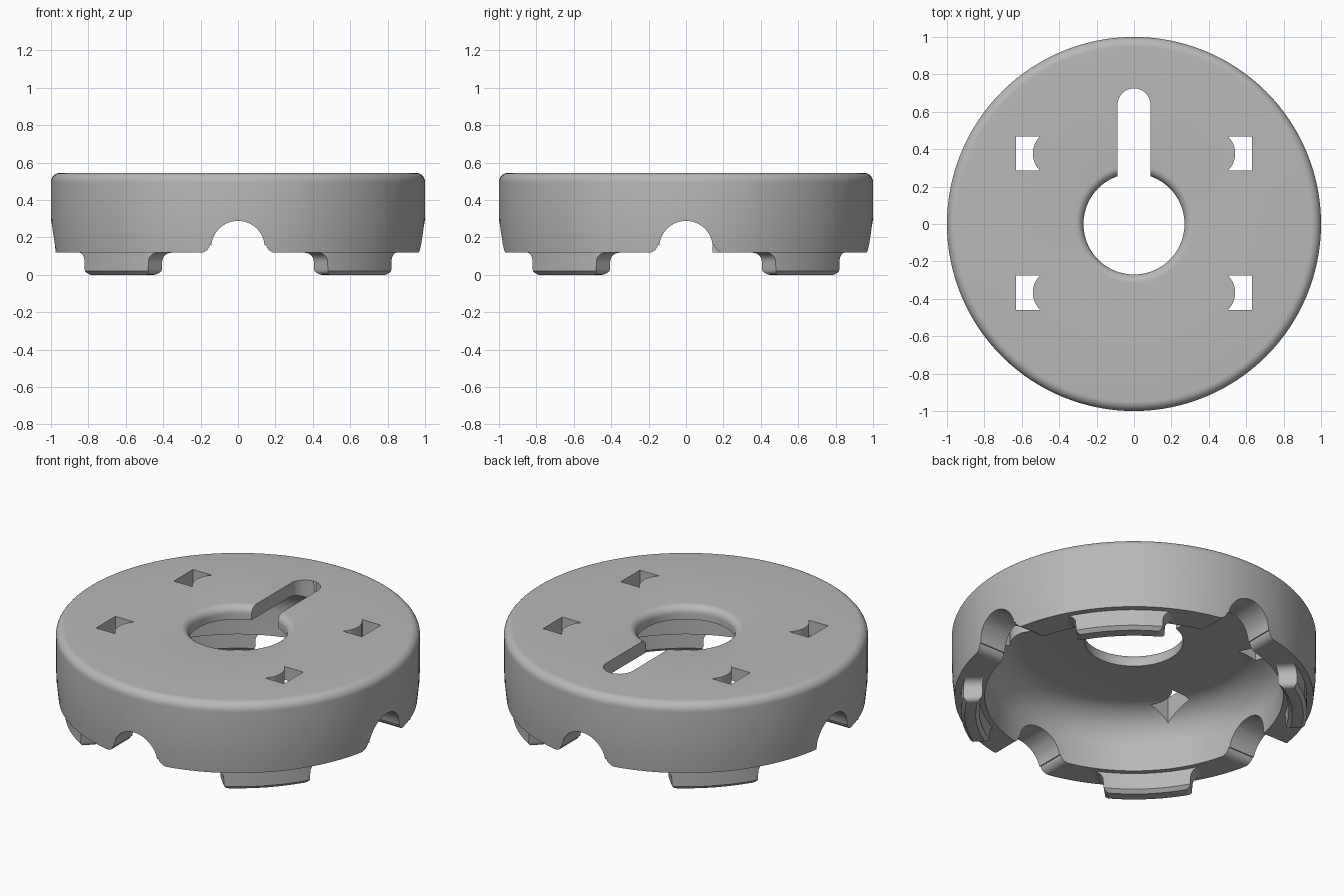
import bpy
import bmesh
from math import pi, sin, cos, sqrt, radians
from mathutils import Matrix, Vector

cube = bpy.data.objects.get("Cube")
if cube:
    bpy.data.objects.remove(cube, do_unlink=True)

grey = bpy.data.materials.new("plain grey")
grey.use_nodes = True
grey.diffuse_color = (0.48, 0.48, 0.48, 1)
grey.node_tree.nodes["Principled BSDF"].inputs["Base Color"].default_value = (0.48, 0.48, 0.48, 1)


def arc(cx, cz, r, start, end, steps=10):
    """Points on a circular arc, angles in degrees."""
    angles = [radians(start + (end - start) * i / steps) for i in range(steps + 1)]
    return [(cx + r * cos(a), cz + r * sin(a)) for a in angles]


def make_object(name, bm):
    bmesh.ops.remove_doubles(bm, verts=bm.verts, dist=1e-5)
    bmesh.ops.recalc_face_normals(bm, faces=bm.faces)
    mesh = bpy.data.meshes.new(name)
    bm.to_mesh(mesh)
    bm.free()
    mesh.materials.append(grey)
    ob = bpy.data.objects.new(name, mesh)
    bpy.context.collection.objects.link(ob)
    return ob


def bridge(bm, loops, closed):
    """Quads between neighbouring loops of vertices."""
    pairs = list(zip(loops, loops[1:]))
    if closed:
        pairs.append((loops[-1], loops[0]))
    for a, b in pairs:
        for i in range(len(a)):
            j = (i + 1) % len(a)
            bm.faces.new((a[i], a[j], b[j], b[i]))


def prism(name, outline, matrix, depth):
    """Extrude an outline along local z, then place it."""
    bm = bmesh.new()
    low = [bm.verts.new(matrix @ Vector((x, y, 0))) for x, y in outline]
    high = [bm.verts.new(matrix @ Vector((x, y, depth))) for x, y in outline]
    bridge(bm, [low, high], False)
    bm.faces.new(low)
    bm.faces.new(high)
    return make_object(name, bm)


def cut(target, cutter):
    mod = target.modifiers.new("cut", 'BOOLEAN')
    mod.operation = 'DIFFERENCE'
    mod.solver = 'EXACT'
    mod.object = cutter
    bpy.context.view_layer.objects.active = target
    bpy.ops.object.modifier_apply(modifier=mod.name)
    bpy.data.objects.remove(cutter, do_unlink=True)


def smooth(ob):
    bpy.ops.object.select_all(action='DESELECT')
    ob.select_set(True)
    bpy.context.view_layer.objects.active = ob
    bpy.ops.object.shade_smooth_by_angle(angle=radians(32))


# Hollow round body, turned from one closed section
TOP, PLATE, RIM = 0.545, 0.465, 0.118
section = [(0.985, RIM), (0.996, 0.22), (1.0, 0.32)]
section += arc(0.95, TOP - 0.05, 0.05, 0, 90, 8)
section += arc(0.315, TOP - 0.045, 0.045, 90, 180, 8)
section += [(0.27, PLATE)]
section += arc(0.62, PLATE - 0.2, 0.2, 90, 0, 12)
section += [(0.82, RIM)]
SEG = 128
bm = bmesh.new()
rings = []
for s in range(SEG):
    a = 2 * pi * s / SEG
    rings.append([bm.verts.new((r * cos(a), r * sin(a), z)) for r, z in section])
bridge(bm, rings, True)
body = make_object("body", bm)

# Arched notches in the rim, flared at the foot of each arch
for k in range(4):
    right = [(0.25, -0.1), (0.2, -0.1), (0.2, RIM - 0.005)] + arc(0.2, RIM + 0.05, 0.05, 268, 190, 6)
    left = [(-x, z) for x, z in reversed(right)]
    if k == 3:
        right = [(0.145, -0.1)]
    outline = right + arc(0, 0.145, 0.143, 5, 175, 20) + left
    outline = [p for p in outline if abs(p[0]) < 0.24]
    # local x -> across, local y -> up, local z -> outwards
    place = Matrix(((1, 0, 0, 0), (0, 0, -1, -0.5), (0, 1, 0, 0), (0, 0, 0, 1)))
    turn = Matrix.Rotation(k * pi / 2, 4, 'Z')
    if k == 3:
        turn = turn @ Matrix.Scale(-1, 4, (1, 0, 0))
    cut(body, prism("notch_cutter", outline, turn @ place, 0.7))

# Keyhole slot running back from the central opening
slot = [(-0.088, 0.1), (0.088, 0.1)] + arc(0, 0.637, 0.088, 0, 180, 16)
cut(body, prism("slot_cutter", slot, Matrix.Translation((0, 0, 0.35)), 0.4))

# Four small openings with one curved side
for sx in (-1, 1):
    for yc in (-0.367, 0.377):
        window = [(sx * 0.63, yc + 0.092), (sx * 0.63, yc - 0.092)]
        window += [(sx * (0.413 + x), yc + y) for x, y in arc(0, 0, 0.128, -46, 46, 12)]
        cut(body, prism("window_cutter", window, Matrix.Translation((0, 0, 0.2)), 0.5))
smooth(body)

# Curved feet on the diagonals, flared into the rim and rounded below
half = [(0.295, RIM + 0.02), (0.294, RIM)] + arc(0.293, 0.066, 0.052, 90, 180, 6)
half += [(x, z) for x, z in arc(0.21, 0.03, 0.03, 0, -90, 5)]
half += [(0.14, 0), (0.07, 0)]
columns = half + [(0, 0)] + [(-t, z) for t, z in reversed(half)]


def foot(name, angle):
    bm = bmesh.new()
    turn = Matrix.Rotation(angle, 3, 'Z')
    loops = []
    for t, z in columns:
        mid = max(z, 0.02)
        inset = mid - z
        rows = [(0.95, 0.15), (0.95, mid), (0.95 - inset, z),
                (0.85 + inset, z), (0.85, mid), (0.85, 0.15)]
        loops.append([bm.verts.new(turn @ Vector((sqrt(r * r - t * t), t, h))) for r, h in rows])
    bridge(bm, loops, False)
    bm.faces.new(loops[0])
    bm.faces.new(loops[-1])
    bmesh.ops.dissolve_degenerate(bm, dist=1e-5, edges=bm.edges)
    smooth(make_object(name, bm))


for i, name in enumerate(("back_left_foot", "back_right_foot", "front_right_foot", "front_left_foot")):
    foot(name, pi / 4 + i * pi / 2)
